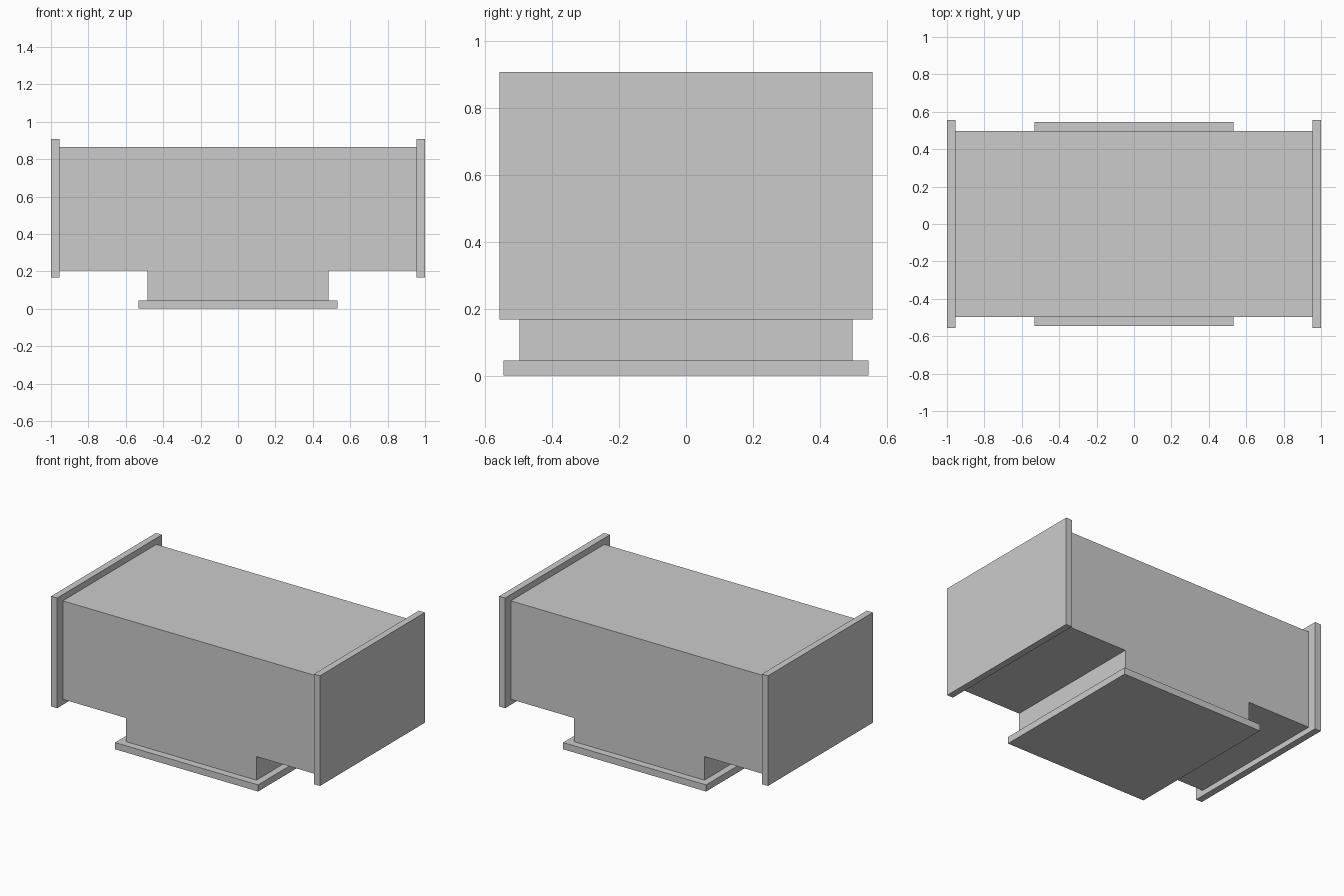
import bpy, bmesh

if "Cube" in bpy.data.objects:
    bpy.data.objects.remove(bpy.data.objects["Cube"])


def extrude_profile(name, profile, y0, y1):
    """Extrude an XZ outline along y."""
    bm = bmesh.new()
    face = bm.faces.new([bm.verts.new((x, y0, z)) for x, z in profile])
    res = bmesh.ops.extrude_face_region(bm, geom=[face])
    verts = [v for v in res["geom"] if isinstance(v, bmesh.types.BMVert)]
    bmesh.ops.translate(bm, verts=verts, vec=(0, y1 - y0, 0))
    bmesh.ops.recalc_face_normals(bm, faces=bm.faces)
    mesh = bpy.data.meshes.new(name)
    bm.to_mesh(mesh)
    bm.free()
    obj = bpy.data.objects.new(name, mesh)
    bpy.context.collection.objects.link(obj)
    return obj


def plate(name, x0, x1, half_y, z0, z1):
    return extrude_profile(name, [(x0, z0), (x1, z0), (x1, z1), (x0, z1)], -half_y, half_y)


# T-shaped duct body: main run with the branch neck flush on front and back
half = [(0.485, 0.045), (0.485, 0.204), (0.955, 0.204), (0.955, 0.866)]
outline = half + [(-x, z) for x, z in reversed(half)]
extrude_profile("duct_body", outline, -0.497, 0.497)

# Flanges on both ends of the main run
for side, x0, x1 in (("left", -1.0, -0.955), ("right", 0.955, 1.0)):
    plate(side + "_flange", x0, x1, 0.557, 0.167, 0.908)

# Flange under the branch neck
plate("bottom_flange", -0.532, 0.532, 0.546, 0.0, 0.045)
